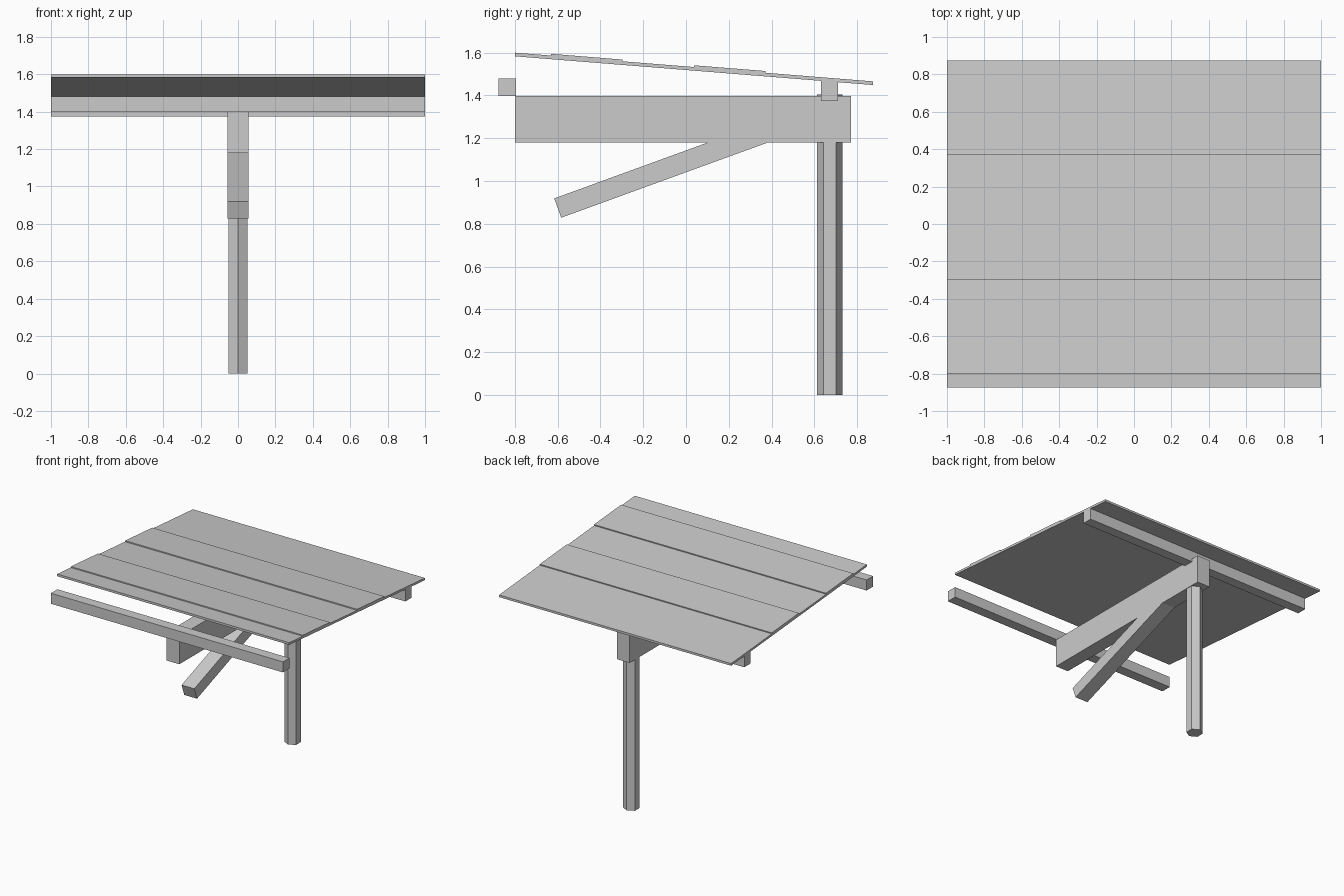
import bpy, bmesh, math
from mathutils import Vector

if "Cube" in bpy.data.objects:
    bpy.data.objects.remove(bpy.data.objects["Cube"])

grey = bpy.data.materials.new("grey")
grey.diffuse_color = (0.6, 0.6, 0.6, 1)
grey.use_nodes = True
grey.node_tree.nodes["Principled BSDF"].inputs["Base Color"].default_value = grey.diffuse_color


def extrude_x(name, profile, half_width):
    """Solid from a (y, z) outline, centred on x = 0."""
    bm = bmesh.new()
    ends = [[bm.verts.new((x, y, z)) for y, z in profile] for x in (-half_width, half_width)]
    bm.faces.new(ends[0])
    bm.faces.new(ends[1])
    n = len(profile)
    for i in range(n):
        j = (i + 1) % n
        bm.faces.new((ends[0][i], ends[0][j], ends[1][j], ends[1][i]))
    bmesh.ops.recalc_face_normals(bm, faces=bm.faces)
    mesh = bpy.data.meshes.new(name)
    bm.to_mesh(mesh)
    bm.free()
    mesh.materials.append(grey)
    ob = bpy.data.objects.new(name, mesh)
    bpy.context.collection.objects.link(ob)
    return ob


def rect(y0, y1, z0, z1):
    return [(y0, z0), (y1, z0), (y1, z1), (y0, z1)]


# Hexagonal post, corners facing front and back
bpy.ops.mesh.primitive_cylinder_add(vertices=6, radius=0.059, depth=1.405, location=(0, 0.672, 0.7025))
post = bpy.context.object
post.name = "post"
post.data.materials.append(grey)

# Main beam and the two cross rails
extrude_x("main_beam", rect(-0.80, 0.772, 1.18, 1.398), 0.055)
extrude_x("front_rail", rect(-0.875, -0.795, 1.398, 1.48), 1.0)
extrude_x("back_rail", [(0.632, 1.375), (0.71, 1.375), (0.71, 1.467), (0.632, 1.473)], 1.0)

# Sloping brace, its upper end buried in the main beam
d = Vector((math.cos(math.radians(20)), math.sin(math.radians(20))))
low, high = Vector((-0.583, 0.829)), Vector((-0.616, 0.919))
extrude_x("brace", [low, low + d * 1.17, high + d * 1.17, high], 0.055)

# Sloping roof sheet with two raised panels
front, back = Vector((-0.798, 1.6)), Vector((0.873, 1.466))
drop = Vector((0, -0.017))
extrude_x("roof", [front, back, back + drop, front + drop], 1.0)
lift = Vector((0.0006, 0.008))
for i, (a, b) in enumerate([(0.1, 0.3), (0.5, 0.7)]):
    p, q = front.lerp(back, a), front.lerp(back, b)
    extrude_x(f"roof_panel_{i + 1}", [p, q, q + lift, p + lift], 1.0)
